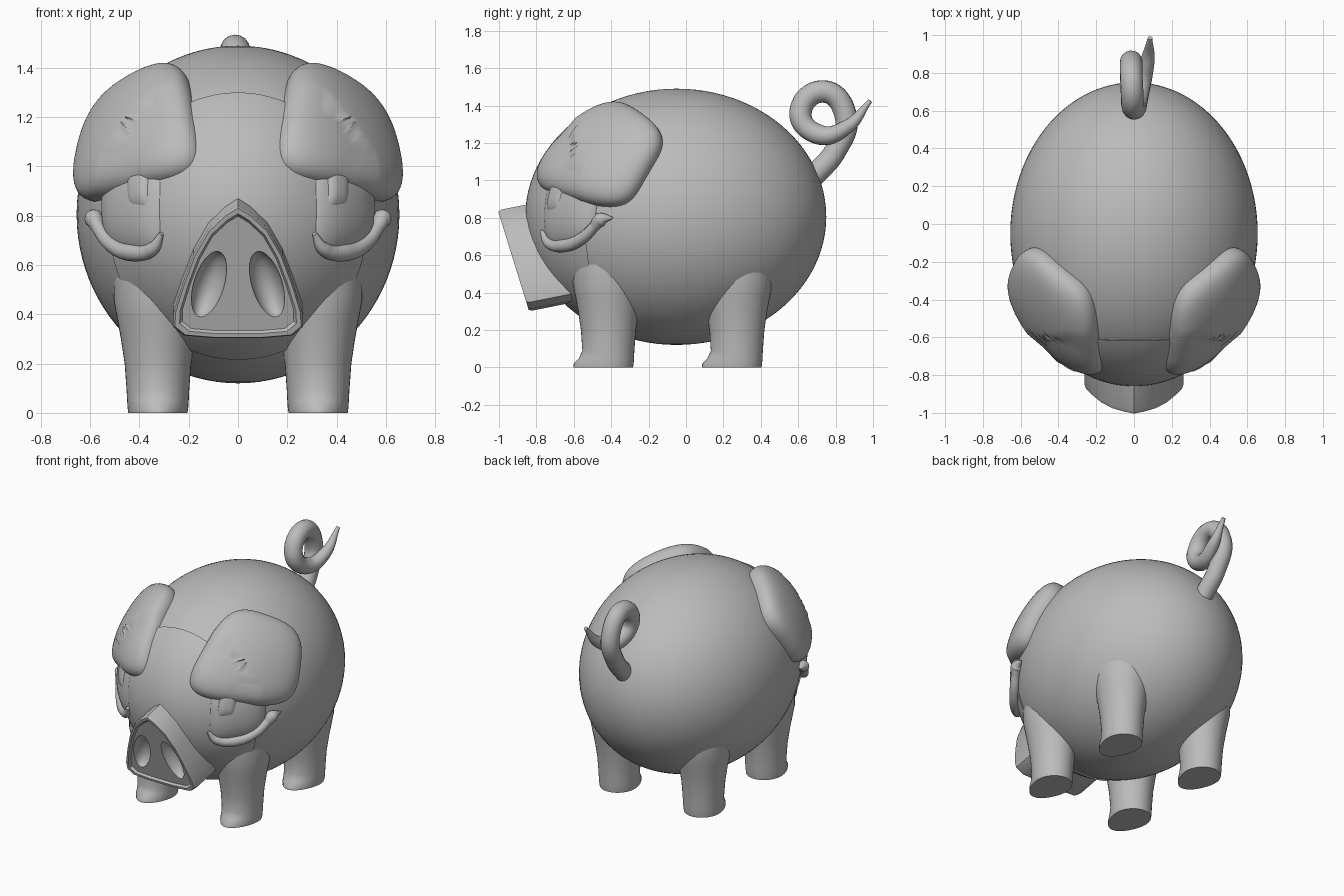
import bpy, bmesh, math
from mathutils import Vector, Matrix

old = bpy.data.objects.get("Cube")
if old:
    bpy.data.objects.remove(old, do_unlink=True)

# Single clay material
clay = bpy.data.materials.new("grey_clay")
clay.use_nodes = True
GREY = (0.5, 0.5, 0.5, 1)
clay.diffuse_color = GREY
clay.node_tree.nodes["Principled BSDF"].inputs["Base Color"].default_value = GREY

CENTRE = Vector((0, -0.05, 0.805))
RADII = Vector((0.655, 0.8, 0.685))


def finish(name, bm, angle=40):
    bmesh.ops.recalc_face_normals(bm, faces=bm.faces)
    mesh = bpy.data.meshes.new(name)
    bm.to_mesh(mesh)
    bm.free()
    mesh.materials.append(clay)
    ob = bpy.data.objects.new(name, mesh)
    bpy.context.collection.objects.link(ob)
    smooth(ob, angle)
    return ob


def smooth(ob, angle):
    bpy.ops.object.select_all(action='DESELECT')
    ob.select_set(True)
    bpy.context.view_layer.objects.active = ob
    bpy.ops.object.shade_smooth_by_angle(angle=math.radians(angle))


def on_body(p, offset=0.0):
    """Project a point from the centre to the body surface, then lift it."""
    d = Vector(p) - CENTRE
    k = Vector([d[i] / RADII[i] for i in range(3)]).length
    d = d / k
    n = Vector([d[i] / RADII[i] ** 2 for i in range(3)]).normalized()
    return CENTRE + d + n * offset


def front_point(x, z, offset=0.0):
    q = 1 - (x / RADII.x) ** 2 - ((z - CENTRE.z) / RADII.z) ** 2
    return on_body((x, CENTRE.y - RADII.y * math.sqrt(max(q, 0)), z), offset)


def loft(bm, rings):
    vs = [[bm.verts.new(p) for p in ring] for ring in rings]
    n = len(vs[0])
    for a, b in zip(vs, vs[1:]):
        for i in range(n):
            j = (i + 1) % n
            bm.faces.new((a[i], a[j], b[j], b[i]))
    bm.faces.new(vs[0])
    bm.faces.new(vs[-1])


def ellipsoid(bm, centre, radii, rot=None, seg=64):
    m = Matrix.Translation(centre) @ (rot or Matrix()) @ Matrix.Diagonal((*radii, 1))
    bmesh.ops.create_uvsphere(bm, u_segments=seg, v_segments=seg // 2, radius=1, matrix=m)


def pad(name, side, corners, thick, power=5, fold=None):
    """Puffy rounded patch lying on the body between four corners."""
    c = [Vector(p) for p in corners]
    rings, n = [], 72
    for k in range(1, 25):
        r = math.sin(math.pi / 2 * k / 24)
        ring = []
        for i in range(n):
            a = 2 * math.pi * i / n
            u, v = [0.5 + 0.54 * r * math.copysign(abs(t) ** 0.5, t)
                    for t in (math.cos(a), math.sin(a))]
            p = (c[0] * (1 - u) + c[1] * u) * (1 - v) + (c[3] * (1 - u) + c[2] * u) * v
            h = thick * math.sqrt(max(0, 1 - r ** power)) - 0.015
            q = on_body(p, h)
            if fold is not None and q.y < fold:
                q = on_body(p, h - 0.018)
            ring.append((side * q.x, q.y, q.z))
        rings.append(ring)
    bm = bmesh.new()
    loft(bm, rings[::-1])
    return finish(name, bm, 60)


def tube(name, points, radii, thickness):
    cu = bpy.data.curves.new(name, 'CURVE')
    cu.dimensions = '3D'
    cu.bevel_depth = thickness
    cu.bevel_resolution = 6
    cu.resolution_u = 14
    cu.use_fill_caps = True
    sp = cu.splines.new('BEZIER')
    sp.bezier_points.add(len(points) - 1)
    for bp, p, r in zip(sp.bezier_points, points, radii):
        bp.co = p
        bp.radius = r
        bp.handle_left_type = bp.handle_right_type = 'AUTO'
    ob = bpy.data.objects.new(name, cu)
    bpy.context.collection.objects.link(ob)
    bpy.ops.object.select_all(action='DESELECT')
    ob.select_set(True)
    bpy.context.view_layer.objects.active = ob
    bpy.ops.object.convert(target='MESH')
    ob.data.materials.clear()
    ob.data.materials.append(clay)
    smooth(ob, 60)


# Body
bm = bmesh.new()
ellipsoid(bm, CENTRE, RADII, seg=96)
finish("body", bm)

# Face plate: slightly raised front cap of the body
bm = bmesh.new()
ellipsoid(bm, CENTRE, RADII * 1.012, Matrix.Rotation(math.pi / 2, 4, 'Z') @ Matrix.Identity(4)
          if RADII.x == RADII.y else None, seg=96)
bmesh.ops.bisect_plane(bm, geom=bm.verts[:] + bm.edges[:] + bm.faces[:],
                       plane_co=(0, -0.48, 0.25), plane_no=(0, 1, 0.13), clear_outer=True)
bmesh.ops.holes_fill(bm, edges=[e for e in bm.edges if e.is_boundary])
finish("face_plate", bm)

# Snout: rounded triangle pushed forward along a tilted plane, with a dished front
half = [(0, .84), (.05, .81), (.12, .745), (.18, .64), (.225, .52), (.262, .4),
        (.263, .345), (.22, .31), (.1, .3)]
outline = half + [(0, .3)] + [(-x, z) for x, z in half[:0:-1]]
bm = bmesh.new()
rings = []
for s, depth in ((1, .3), (1, .02), (.97, 0), (.9, 0), (.86, .015)):
    ring = []
    for x, z in outline:
        z = .52 + (z - .52) * s
        ring.append((x * s, -1 + (.82 - z) * .31 + depth, z + .2 * depth))
    rings.append(ring)
loft(bm, rings)
snout = finish("snout", bm, 35)

# Nostrils cut into the snout
bm = bmesh.new()
for side in (1, -1):
    rot = Matrix.Rotation(side * math.radians(-17), 4, 'Y') @ Matrix.Rotation(math.radians(17), 4, 'X')
    ellipsoid(bm, (side * .118, -.9, .52), (.062, .08, .145), rot, 32)
cutter = finish("nostril_cutter", bm)
cutter.hide_render = True
mod = snout.modifiers.new("nostrils", 'BOOLEAN')
mod.operation = 'DIFFERENCE'
mod.object = cutter
bpy.ops.object.select_all(action='DESELECT')
bpy.context.view_layer.objects.active = snout
bpy.ops.object.modifier_apply(modifier=mod.name)
bpy.data.objects.remove(cutter, do_unlink=True)
smooth(snout, 35)

for side, label in ((1, "left"), (-1, "right")):
    # Floppy ear with a folded front flap
    pad(label + "_ear", side, [(.15, -.80, .98), (.62, -.33, .84), (.53, -.10, 1.22), (.22, -.38, 1.42)],
        .105, 6, fold=-.61)
    # Eye bulge and pupil
    eye = [front_point(x, z) for x, z in ((.30, .64), (.53, .68), (.53, 1.02), (.30, 1.02))]
    pad(label + "_eye", side, eye, .05, 3)
    pupil = [front_point(x, z) for x, z in ((.34, .82), (.43, .82), (.43, 1.02), (.34, 1.02))]
    pad(label + "_pupil", side, pupil, .06, 3)
    # Drooping lower lid ending in a leaf-shaped tip
    lid = [front_point(x, z, .02) for x, z in
           ((.30, .73), (.335, .67), (.42, .655), (.50, .69), (.55, .755), (.568, .79))]
    lid.append(on_body((.60, -.39, .80), .01))
    tube(label + "_lower_lid", [(side * p.x, p.y, p.z) for p in lid],
         (.3, .8, 1, .9, .8, 1.1, .1), .035)
    # Legs with a small pointed toe
    for end, y0 in (("front", -.415), ("back", .272)):
        bm = bmesh.new()
        rings = []
        for z, r, toe in ((0, .12, .055), (.02, .123, .05), (.05, .125, .02), (.09, .127, 0), (.2, .135, 0),
                          (.3, .15, 0), (.38, .165, 0), (.46, .18, 0), (.55, .18, 0)):
            ring = []
            for i in range(40):
                a = 2 * math.pi * i / 40
                front = max(0, -math.sin(a)) ** 2
                ring.append((side * (.325 + r * math.cos(a)),
                             y0 + (r + .012) * math.sin(a) - toe * front, z))
            rings.append(ring)
        loft(bm, rings)
        finish(f"{end}_{label}_leg", bm)

# Curly tail
tube("tail", [(0, .68, 1.02), (-.01, .80, 1.16), (-.015, .855, 1.34), (-.012, .735, 1.475),
              (0, .612, 1.36), (.03, .71, 1.245), (.07, .86, 1.285), (.085, .985, 1.425)],
     (1, .98, 1, 1, 1, .9, .65, .2), .06)
